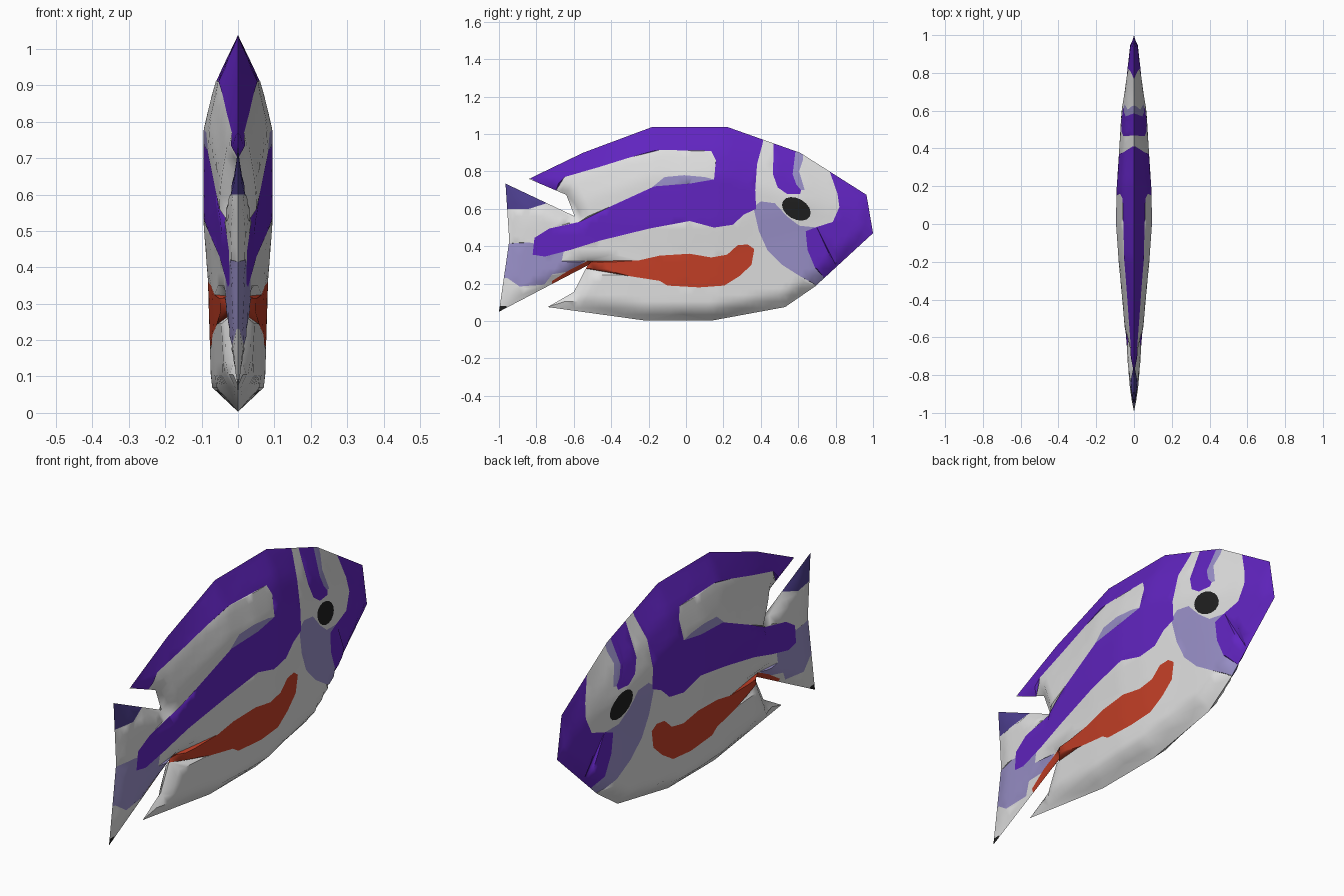
import bpy, math
from mathutils import Vector
from mathutils.geometry import delaunay_2d_cdt, intersect_point_line

if "Cube" in bpy.data.objects:
    bpy.data.objects.remove(bpy.data.objects["Cube"])


def material(name, rgb):
    m = bpy.data.materials.new(name)
    m.diffuse_color = (*rgb, 1)
    m.use_nodes = True
    m.node_tree.nodes["Principled BSDF"].inputs["Base Color"].default_value = m.diffuse_color
    return m


names = ["white", "purple", "lavender", "orange", "black", "dark_purple"]
values = [(.74, .74, .74), (.12, .018, .53), (.32, .28, .58),
          (.55, .05, .02), (.014, .014, .014), (.075, .05, .28)]
mats = [material(n, v) for n, v in zip(names, values)]

# Side silhouette (y, z): back, upper notch, tail, lower notch, belly
outline = [(1, .47), (.965, .675), (.61, .90), (.22, 1.038), (-.18, 1.038), (-.55, .90),
           (-.84, .76), (-.64, .675), (-.595, .56), (-.965, .735), (-.945, .43), (-1, .05),
           (-.527, .297), (-.60, .155), (-.74, .075), (-.22, .003), (.14, .003),
           (.53, .075), (.69, .185)]

# Markings, later ones lie over earlier ones
cheek = [(.36, .61), (.40, .64), (.475, .63), (.54, .56), (.605, .51), (.70, .50), (.80, .30),
         (.745, .22), (.70, .19), (.61, .24), (.515, .30), (.435, .38), (.39, .48)]
nose = [(.76, .90), (.77, .795), (.81, .68), (.82, .61), (.785, .53), (.69, .50), (.64, .48),
        (.65, .38), (.69, .285), (.745, .225), (.85, .15), (1.1, .45), (1.05, .75)]
brow_shade = [(.56, .96), (.63, .96), (.625, .86), (.605, .80), (.635, .70), (.585, .70), (.55, .79)]
brow = [(.47, 1), (.465, .785), (.49, .715), (.54, .68), (.61, .68), (.615, .70), (.59, .73),
        (.57, .785), (.58, .865), (.59, .95)]
tail_patch = [(-1.05, .41), (-.84, .42), (-.65, .39), (-.665, .32), (-.54, .32), (-.60, .27),
              (-.715, .25), (-.757, .195), (-.89, .185), (-.955, .23), (-1.05, .24)]
back_stripe = [(-.9, .8), (-.5, 1.1), (.42, 1.1), (.41, .95), (.38, .84), (.37, .70), (.375, .60),
               (.31, .57), (.25, .515), (.15, .50), (.02, .535), (-.195, .495), (-.46, .43),
               (-.62, .38), (-.755, .345), (-.82, .355), (-.81, .445), (-.73, .495),
               (-.57, .53), (-.41, .61), (-.17, .72), (.02, .735), (.15, .757), (.16, .86),
               (.135, .91), (-.14, .915), (-.30, .875), (-.46, .825), (-.65, .77), (-.70, .69)]
flank_shade = [(-.20, .70), (-.115, .77), (-.01, .78), (.10, .77), (.15, .757), (.02, .73)]
belly_stripe = [(.365, .385), (.33, .41), (.275, .405), (.22, .355), (.135, .34), (.02, .36),
                (-.14, .35), (-.25, .325), (-.53, .32), (-.62, .275), (-.715, .215),
                (-.72, .18), (-.53, .28), (-.30, .24), (-.14, .215), (-.10, .19),
                (.07, .18), (.205, .19), (.285, .24), (.35, .30)]
tail_top = [(-1.05, .8), (-1.05, .6), (-.84, .6), (-.745, .63), (-.70, .66)]
tail_tip = [(-1.05, .08), (-.96, .08), (-.96, 0), (-1.05, 0)]
tilt = math.radians(-30)
eye = []
for k in range(16):
    u, v = .083 * math.cos(k * math.pi / 8), .055 * math.sin(k * math.pi / 8)
    eye.append((.59 + u * math.cos(tilt) - v * math.sin(tilt),
                .60 + u * math.sin(tilt) + v * math.cos(tilt)))
markings = [(cheek, 2), (nose, 1), (brow_shade, 2), (brow, 1), (tail_patch, 2), (flank_shade, 2),
            (back_stripe, 1), (belly_stripe, 3), (tail_top, 5), (tail_tip, 4), (eye, 4)]


def inside(p, poly):
    hit = False
    for (ay, az), (by, bz) in zip(poly, poly[1:] + poly[:1]):
        if (az > p[1]) != (bz > p[1]) and p[0] < ay + (by - ay) * (p[1] - az) / (bz - az):
            hit = not hit
    return hit


def edge_distance(p):
    best = 9
    for a, b in zip(outline, outline[1:] + outline[:1]):
        a, b = Vector(a), Vector(b)
        t = max(0, min(1, (p - a).dot(b - a) / (b - a).length_squared))
        best = min(best, (p - a - (b - a) * t).length)
    return best


def ramp(x, pts):
    if x <= pts[0][0]:
        return pts[0][1]
    for (a, fa), (b, fb) in zip(pts, pts[1:]):
        if x <= b:
            return fa + (fb - fa) * (x - a) / (b - a)
    return pts[-1][1]


# Half thickness: plan width, shaped by depth below the back and above the belly
width = [(-1, .008), (-.85, .025), (-.6, .045), (-.4, .062), (-.2, .081), (0, .095), (.17, .093),
         (.4, .078), (.6, .066), (.77, .047), (.95, .026), (1, .01)]
back = [(-1, .735), (-.84, .76), (-.55, .9), (-.18, 1.038), (.22, 1.038), (.61, .9), (.965, .675), (1, .47)]
belly = [(-1, .05), (-.74, .075), (-.22, .003), (.14, .003), (.53, .075), (.69, .185), (1, .47)]


def half_thickness(p):
    d = edge_distance(p)
    if d < .001:
        return 0
    top = ramp(ramp(p.x, back) - p.y, [(0, 0), (.135, .68), (.26, 1)])
    low = ramp(p.y - ramp(p.x, belly), [(0, 0), (.07, .78), (.36, .87), (.52, 1)])
    return ramp(p.x, width) * min(top, low, d / .06)


# Cut the side sheet along the silhouette and every marking
points, edges = [], []
for poly in [outline] + [m[0] for m in markings]:
    n = len(points)
    points += [Vector(p) for p in poly]
    edges += [(n + i, n + (i + 1) % len(poly)) for i in range(len(poly))]
step = .035
for i in range(-29, 30):
    for j in range(31):
        p = Vector((i * step + (j % 2) * step / 2, j * step))
        if inside(p, outline) and edge_distance(p) > .012:
            points.append(p)
flat, _, tris, *_ = delaunay_2d_cdt(points, edges, [], 0, 1e-4)

# Inflate the sheet to both sides, joined along the sharp rim
verts, right, left = [], [], []
for p in flat:
    x = half_thickness(p) if inside(p, outline) else 0
    right.append(len(verts))
    verts.append((x, p.x, p.y))
    if x > 0:
        left.append(len(verts))
        verts.append((-x, p.x, p.y))
    else:
        left.append(right[-1])
faces, colours = [], []
for t in tris:
    a, b, c = (flat[i] for i in t)
    mid = (a + b + c) / 3
    if not inside(mid, outline) or abs((b - a).cross(c - a)) < 1e-8:
        continue
    if (b - a).cross(c - a) < 0:
        t = t[::-1]
    colour = 0
    for poly, index in markings:
        if inside(mid, poly):
            colour = index
    r, l = [right[i] for i in t], [left[i] for i in reversed(t)]
    faces.append(r)
    colours.append(colour)
    if set(r) != set(l):
        faces.append(l)
        colours.append(colour)

mesh = bpy.data.meshes.new("fish_body")
used = {v: k for k, v in enumerate(sorted({i for f in faces for i in f}))}
mesh.from_pydata([verts[i] for i in used], [], [[used[i] for i in f] for f in faces])
for m in mats:
    mesh.materials.append(m)
for f, c in zip(mesh.polygons, colours):
    f.material_index = c
body = bpy.data.objects.new("fish_body", mesh)
bpy.context.collection.objects.link(body)
bpy.context.view_layer.objects.active = body
body.select_set(True)
bpy.ops.object.shade_smooth_by_angle(angle=math.radians(40))
